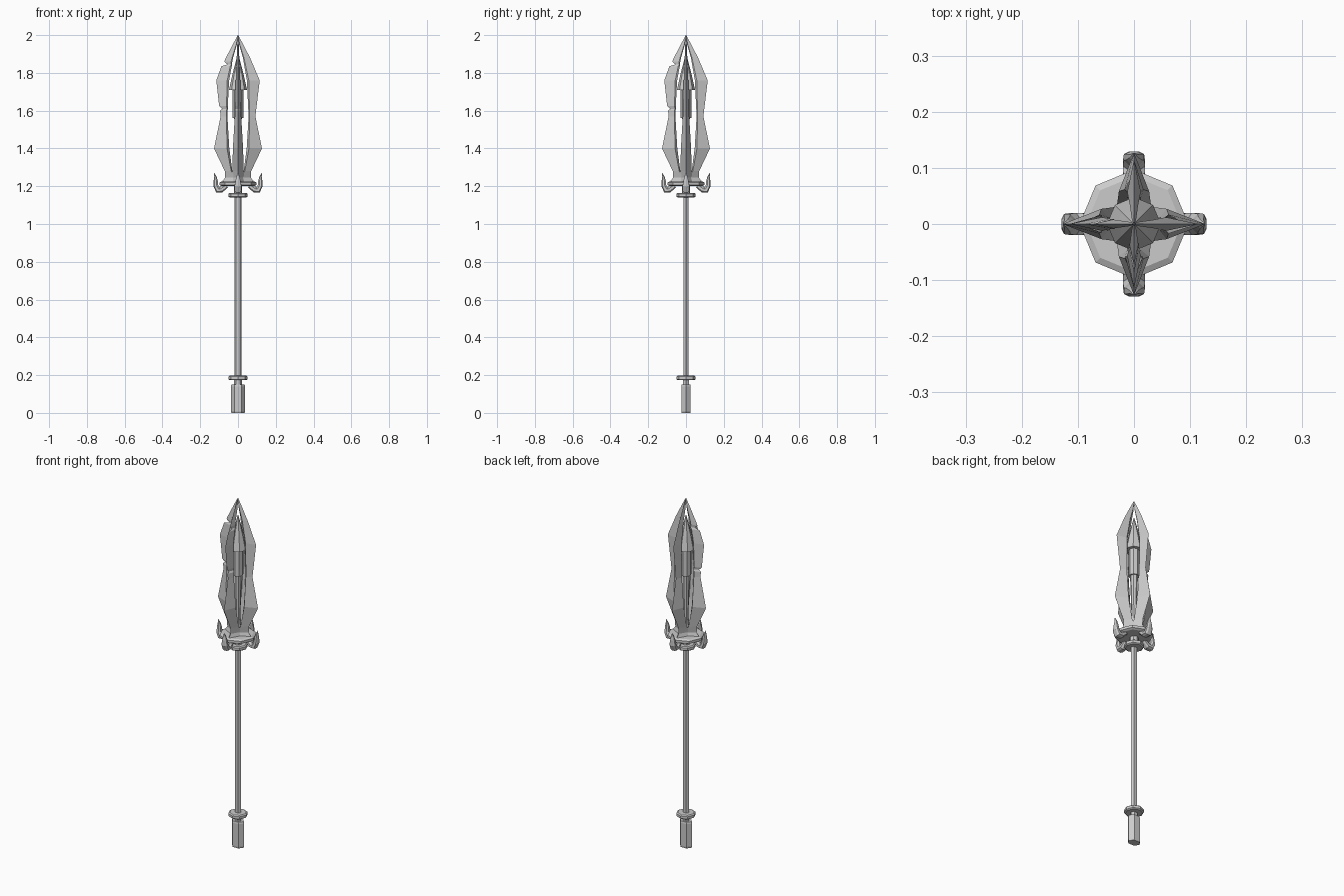
import bpy, bmesh
from math import cos, sin, pi

if "Cube" in bpy.data.objects:
    bpy.data.objects.remove(bpy.data.objects["Cube"])


def make(name, verts, faces):
    me = bpy.data.meshes.new(name)
    me.from_pydata(verts, [], faces)
    bm = bmesh.new()
    bm.from_mesh(me)
    bmesh.ops.remove_doubles(bm, verts=bm.verts, dist=0.0002)
    bmesh.ops.recalc_face_normals(bm, faces=bm.faces)
    bm.to_mesh(me)
    bm.free()
    ob = bpy.data.objects.new(name, me)
    bpy.context.collection.objects.link(ob)
    return ob


def loft(name, rings):
    """Join equal-length rings of points and cap both ends."""
    n = len(rings[0])
    verts = [p for r in rings for p in r]
    faces = [(i * n + j, i * n + (j + 1) % n, (i + 1) * n + (j + 1) % n, (i + 1) * n + j)
             for i in range(len(rings) - 1) for j in range(n)]
    faces += [tuple(range(n)), tuple(range(len(verts) - n, len(verts)))]
    return make(name, verts, faces)


def lathe(name, profile, sides, sy=1.0):
    """Faceted turned part from (radius, z) pairs, optionally squashed in y."""
    return loft(name, [[(r * cos(2 * pi * k / sides), sy * r * sin(2 * pi * k / sides), z)
                        for k in range(sides)] for r, z in profile])


# Handle
lathe("grip", [(.035, 0), (.038, .01), (.038, .14), (.035, .15)], 6, .75)
lathe("grip_neck", [(.02, .14), (.02, .18)], 6, .85)
lathe("lower_collar", [(.044, .173), (.051, .178), (.051, .192), (.044, .197)], 8)
lathe("shaft", [(.019, .19), (.019, 1.15)], 6, .75)
lathe("upper_collar", [(.044, 1.14), (.051, 1.145), (.051, 1.16), (.044, 1.165)], 8)
lathe("upper_neck", [(.022, 1.16), (.022, 1.205)], 8)
lathe("guard_disc", [(.085, 1.2), (.097, 1.206), (.097, 1.22), (.085, 1.226)], 8)

# Central dart between the blades
lathe("dart_tail", [(.02, 1.22), (.012, 1.3), (.02, 1.56)], 8)
lathe("dart_body", [(.028, 1.56), (.028, 1.71)], 8)
lathe("dart_head", [(.048, 1.71), (.03, 1.79), (.002, 1.9)], 8)

# Blade stations: z, outer edge, inner edge, half thickness of the inner edge
clean = [(1.22, .088, .0, .04), (1.245, .068, .0, .036), (1.28, .07, .03, .03),
         (1.40, .127, .046, .027), (1.57, .092, .056, .017), (1.76, .115, .047, .012),
         (1.88, .064, .026, .007), (1.95, .028, .006, .004), (2.0, .001, .0, .001)]
chips = [(1.60, .095, .055, .016), (1.61, .083, .054, .016), (1.625, .1, .054, .015),
         (1.835, .088, .033, .009), (1.845, .056, .032, .009), (1.86, .073, .03, .008)]
worn = sorted(clean + chips)


def blade(name, stations, turn):
    ob = loft(name, [[(o, 0, z), (i + (o - i) * .15, t, z), (i, t * .45, z),
                      (i, -t * .45, z), (i + (o - i) * .15, -t, z)]
                     for z, o, i, t in stations])
    ob.rotation_euler.z = turn


# Curled horn path: radius, z, half thickness along radius, half width
horn = [(.06, 1.205, .012, .016), (.088, 1.183, .017, .019), (.106, 1.18, .016, .02),
        (.117, 1.203, .013, .018), (.118, 1.23, .011, .013), (.12, 1.252, .006, .008),
        (.126, 1.27, .001, .001)]
slope = [(.5, .86), (.4, .9), (-.6, .8), (-.95, .3), (-1, 0), (-.95, .3), (-.9, .4)]


def claw(name, turn):
    rings = []
    for (r, z, t, w), (nx, nz) in zip(horn, slope):
        rings.append([(r + nx * t * a, w * b, z + nz * t * a)
                      for a, b in ((1, .5), (.3, 1), (-.6, 1), (-1, .5),
                                   (-1, -.5), (-.6, -1), (.3, -1), (1, -.5))])
    ob = loft(name, rings)
    ob.rotation_euler.z = turn


# Four blades (two chipped) and four horns around the axis
for k in range(4):
    blade(f"blade_{k + 1}", clean if k < 2 else worn, k * pi / 2)
    claw(f"guard_horn_{k + 1}", k * pi / 2)
